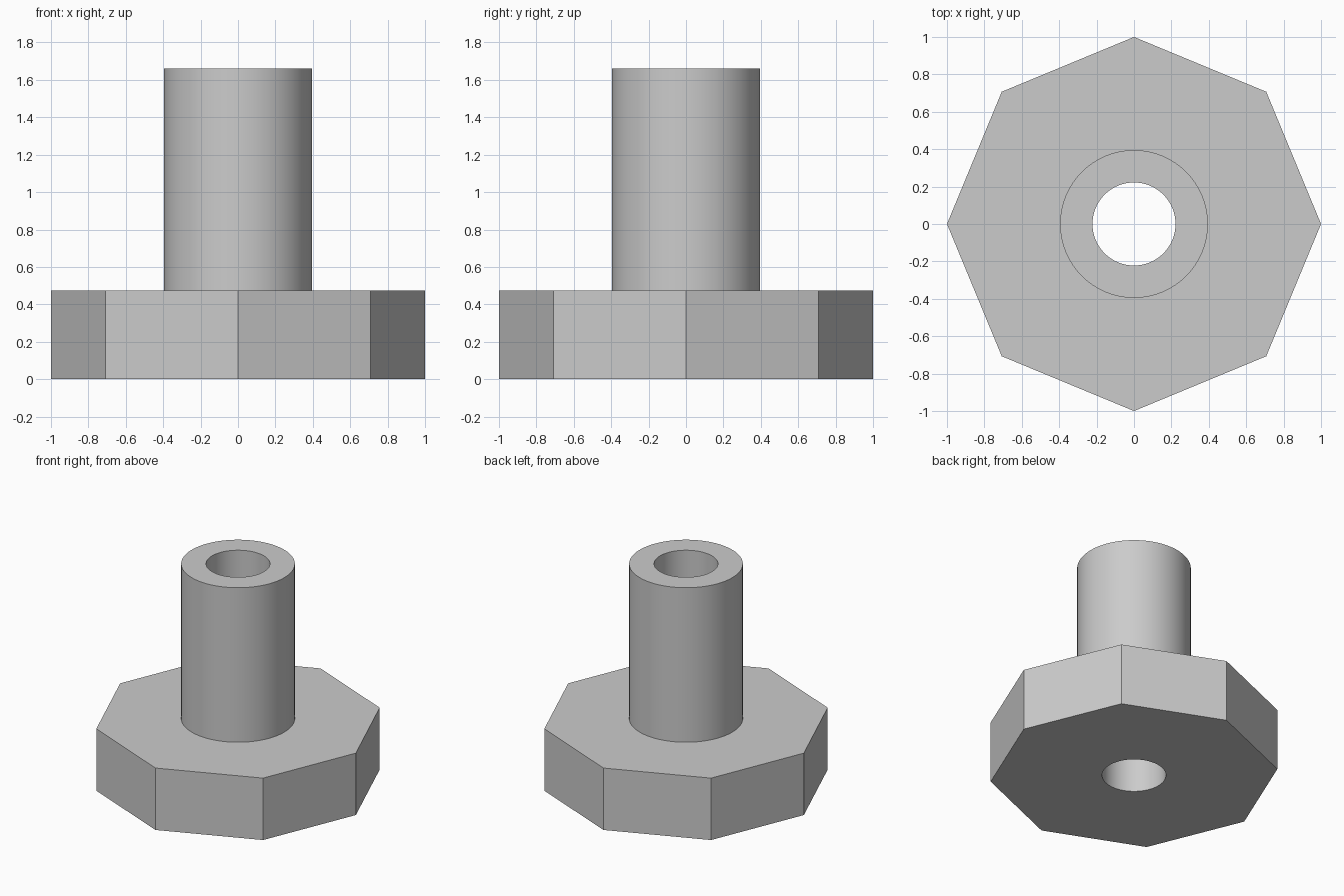
import bpy, bmesh
from math import cos, sin, tau, radians

cube = bpy.data.objects.get("Cube")
if cube:
    bpy.data.objects.remove(cube, do_unlink=True)

FLANGE_SIDES, ROUND_SIDES = 8, 96
FLANGE_R, TUBE_R, BORE_R = 1.0, 0.395, 0.222
FLANGE_TOP, TUBE_TOP = 0.475, 1.66

grey = bpy.data.materials.new("plain grey")
grey.use_nodes = True
colour = (0.6, 0.6, 0.6, 1)
grey.diffuse_color = colour
grey.node_tree.nodes["Principled BSDF"].inputs["Base Color"].default_value = colour


def ring(bm, sides, radius, z):
    return [bm.verts.new((radius * cos(tau * i / sides), radius * sin(tau * i / sides), z))
            for i in range(sides)]


def join(bm, a, b):
    """Span two rings with one face per side of the coarser ring."""
    n = min(len(a), len(b))
    sa, sb = len(a) // n, len(b) // n
    for i in range(n):
        edge_a = [a[(i * sa + k) % len(a)] for k in range(sa + 1)]
        edge_b = [b[(i * sb + k) % len(b)] for k in range(sb + 1)]
        bm.faces.new(edge_a + edge_b[::-1])


# Octagonal flange, round tube and through bore as one closed body
bm = bmesh.new()
rings = [ring(bm, *spec) for spec in (
    (FLANGE_SIDES, FLANGE_R, 0),
    (FLANGE_SIDES, FLANGE_R, FLANGE_TOP),
    (ROUND_SIDES, TUBE_R, FLANGE_TOP),
    (ROUND_SIDES, TUBE_R, TUBE_TOP),
    (ROUND_SIDES, BORE_R, TUBE_TOP),
    (ROUND_SIDES, BORE_R, 0),
)]
for a, b in zip(rings, rings[1:] + rings[:1]):
    join(bm, a, b)
bmesh.ops.recalc_face_normals(bm, faces=bm.faces)

mesh = bpy.data.meshes.new("flanged_bushing")
bm.to_mesh(mesh)
bm.free()
mesh.materials.append(grey)
body = bpy.data.objects.new("flanged_bushing", mesh)
bpy.context.collection.objects.link(body)

# Smooth the round walls, keep the flange and rims crisp
bpy.ops.object.select_all(action='DESELECT')
body.select_set(True)
bpy.context.view_layer.objects.active = body
bpy.ops.object.shade_smooth_by_angle(angle=radians(30))
